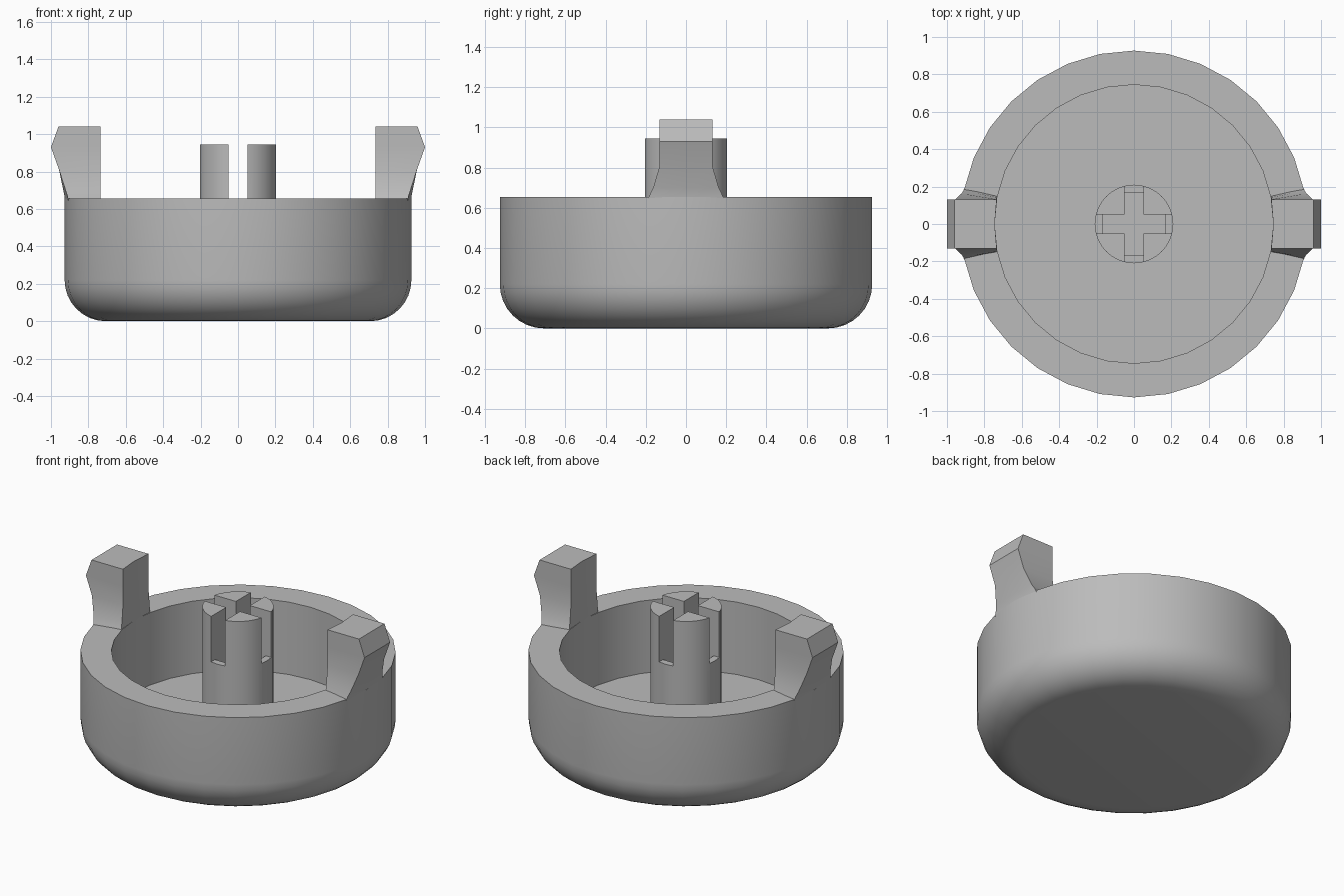
import bpy, bmesh, math

if "Cube" in bpy.data.objects:
    bpy.data.objects.remove(bpy.data.objects["Cube"], do_unlink=True)

SIDES = 32
OUTER, INNER = 0.927, 0.745
RIM, FLOOR = 0.655, 0.185
FILLET = 0.22

grey = bpy.data.materials.new("plain grey")
grey.use_nodes = True
grey.diffuse_color = (0.5, 0.5, 0.5, 1)
grey.node_tree.nodes["Principled BSDF"].inputs["Base Color"].default_value = (0.5, 0.5, 0.5, 1)


def finish(name, bm):
    bmesh.ops.recalc_face_normals(bm, faces=bm.faces)
    mesh = bpy.data.meshes.new(name)
    bm.to_mesh(mesh)
    bm.free()
    mesh.materials.append(grey)
    obj = bpy.data.objects.new(name, mesh)
    bpy.context.collection.objects.link(obj)
    return obj


def smooth(obj, degrees=30):
    bpy.ops.object.select_all(action="DESELECT")
    obj.select_set(True)
    bpy.context.view_layer.objects.active = obj
    bpy.ops.object.shade_smooth_by_angle(angle=math.radians(degrees))


def loft(name, rings, closed_caps=True):
    """Join rings of equal length with quads and cap both ends."""
    bm = bmesh.new()
    rows = [[bm.verts.new(p) for p in ring] for ring in rings]
    for low, high in zip(rows, rows[1:]):
        for i in range(len(low)):
            j = (i + 1) % len(low)
            bm.faces.new((low[i], low[j], high[j], high[i]))
    bm.faces.new(rows[0])
    bm.faces.new(rows[-1])
    return finish(name, bm)


def lathe(name, profile):
    turns = [2 * math.pi * i / SIDES for i in range(SIDES)]
    return loft(name, [[(r * math.cos(a), r * math.sin(a), z) for a in turns]
                       for r, z in profile])


def box(name, half_x, half_y, z0, z1):
    corners = [(-half_x, -half_y), (half_x, -half_y), (half_x, half_y), (-half_x, half_y)]
    return loft(name, [[(x, y, z) for x, y in corners] for z in (z0, z1)])


# Round cup with a filleted base
fillet = [(OUTER - FILLET + FILLET * math.sin(a), FILLET - FILLET * math.cos(a))
          for a in (math.pi / 2 * i / 8 for i in range(9))]
cup = lathe("cup", fillet + [(OUTER, RIM), (INNER, RIM), (INNER, FLOOR)])
smooth(cup)

# Central post with a deep cross socket and shallower open notches
post = lathe("center_post", [(0.21, FLOOR - 0.01), (0.21, 0.945)])
cutters = []
for reach, bottom in ((0.165, FLOOR + 0.01), (0.3, 0.65)):
    cutters.append(box("socket_cutter", reach, 0.05, bottom, 1.1))
    cutters.append(box("socket_cutter", 0.05, reach, bottom, 1.1))
bpy.context.view_layer.objects.active = post
for cutter in cutters:
    cutter.hide_render = True
    mod = post.modifiers.new("socket", "BOOLEAN")
    mod.operation = "DIFFERENCE"
    mod.solver = "EXACT"
    mod.object = cutter
    bpy.ops.object.modifier_apply(modifier=mod.name)
for cutter in cutters:
    bpy.data.objects.remove(cutter, do_unlink=True)
smooth(post)

# Hooked clips on the rim: height, outer middle x, outer corner x,
# half width at the outer edge, half width at the inner edge
sections = [
    (RIM - 0.01, 0.925, 0.908, 0.190, 0.150),
    (RIM + 0.015, 0.928, 0.912, 0.178, 0.147),
    (0.70, 0.934, 0.922, 0.163, 0.142),
    (0.81, 0.957, 0.957, 0.131, 0.131),
    (0.93, 1.0, 1.0, 0.131, 0.131),
    (1.04, 0.96, 0.96, 0.131, 0.131),
]
for side, name in ((1, "left_clip"), (-1, "right_clip")):
    rings = []
    for z, mid, corner, wide, narrow in sections:
        ring = [(0.734, -narrow), (corner, -wide), (mid, 0),
                (corner, wide), (0.734, narrow), (INNER, 0)]
        rings.append([(side * x, y, z) for x, y in ring])
    smooth(loft(name, rings), 25)
